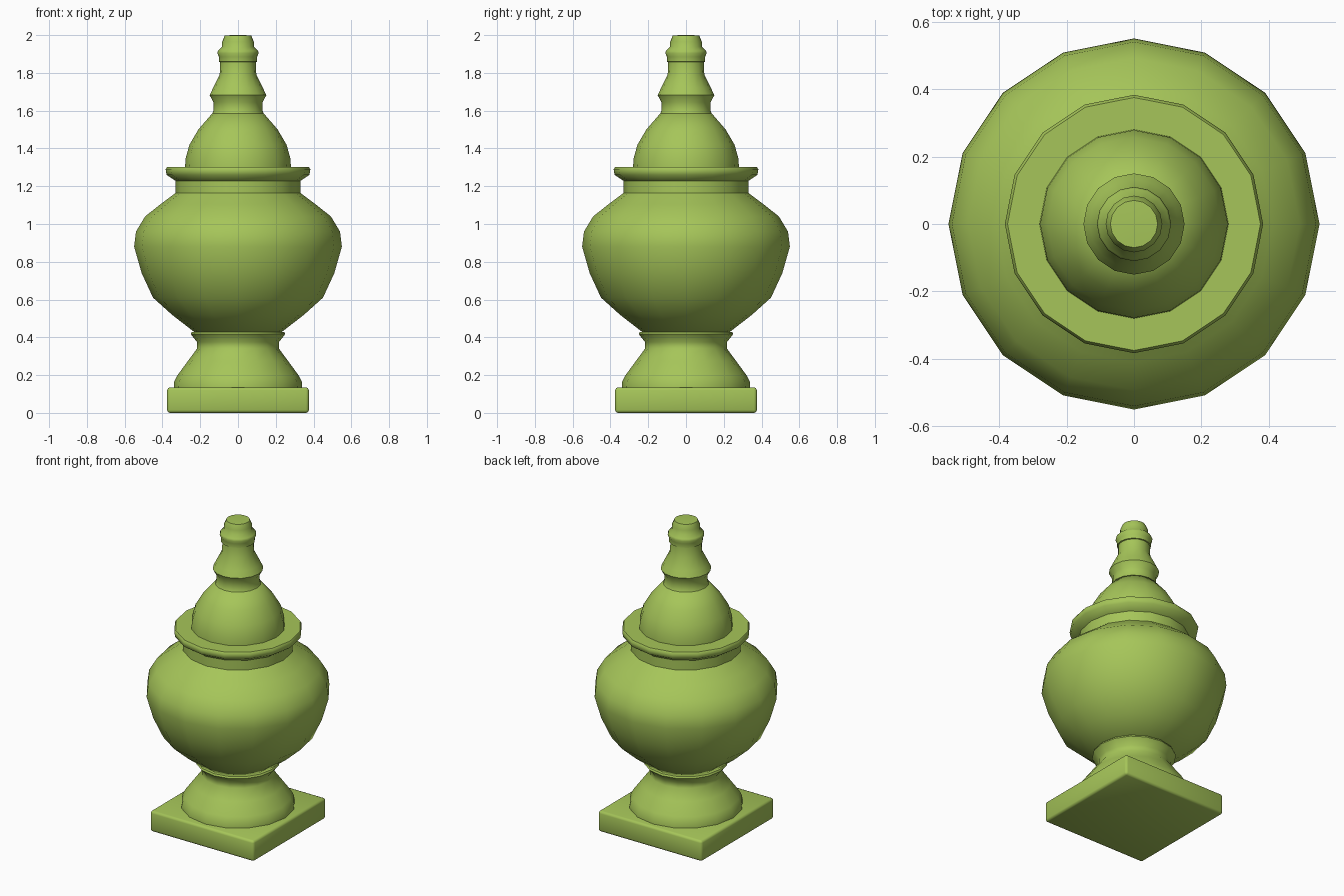
import bpy, bmesh
from math import cos, sin, pi, radians

if "Cube" in bpy.data.objects:
    bpy.data.objects.remove(bpy.data.objects["Cube"])

SIDES = 16
green = bpy.data.materials.new("green_glaze")
green.diffuse_color = (0.38, 0.56, 0.10, 1)
green.use_nodes = True
green.node_tree.nodes["Principled BSDF"].inputs["Base Color"].default_value = green.diffuse_color


def finish(name, bm, angle):
    bmesh.ops.recalc_face_normals(bm, faces=bm.faces)
    mesh = bpy.data.meshes.new(name)
    bm.to_mesh(mesh)
    bm.free()
    obj = bpy.data.objects.new(name, mesh)
    bpy.context.collection.objects.link(obj)
    mesh.materials.append(green)
    bpy.ops.object.select_all(action='DESELECT')
    obj.select_set(True)
    bpy.context.view_layer.objects.active = obj
    bpy.ops.object.shade_smooth_by_angle(angle=radians(angle))
    return obj


def lathe(name, profile):
    """Revolve (radius, height) points around z and cap both ends."""
    bm = bmesh.new()
    rings = [[bm.verts.new((r * cos(2 * pi * i / SIDES), r * sin(2 * pi * i / SIDES), z))
              for i in range(SIDES)] for r, z in profile]
    for a, b in zip(rings, rings[1:]):
        for i in range(SIDES):
            j = (i + 1) % SIDES
            bm.faces.new((a[i], a[j], b[j], b[i]))
    bm.faces.new(rings[0][::-1])
    bm.faces.new(rings[-1])
    return finish(name, bm, 50)


# Square plinth with softened edges
bm = bmesh.new()
bmesh.ops.create_cube(bm, size=1)
for v in bm.verts:
    v.co.x *= 0.75
    v.co.y *= 0.75
    v.co.z = (v.co.z + 0.5) * 0.135
bmesh.ops.bevel(bm, geom=bm.edges[:], offset=0.015, segments=2, profile=0.5, affect='EDGES')
finish("plinth", bm, 50)

# Flared foot with a thin collar
lathe("foot", [(0.34, 0.134), (0.338, 0.165), (0.32, 0.2), (0.265, 0.275),
               (0.217, 0.34), (0.217, 0.375), (0.25, 0.417), (0.245, 0.428)])

# Bulbous body, neck and rim
lathe("body", [(0.23, 0.427), (0.35, 0.52), (0.45, 0.61), (0.51, 0.74), (0.55, 0.88),
               (0.54, 0.96), (0.492, 1.04), (0.41, 1.105), (0.33, 1.165),
               (0.33, 1.228), (0.378, 1.26), (0.383, 1.29), (0.375, 1.302)])

# Domed lid
lathe("lid", [(0.28, 1.30), (0.278, 1.345), (0.257, 1.42), (0.21, 1.50), (0.137, 1.585)])

# Turned finial
lathe("finial", [(0.137, 1.584), (0.13, 1.60), (0.13, 1.645), (0.15, 1.682),
                 (0.132, 1.72), (0.097, 1.79), (0.094, 1.857), (0.101, 1.859),
                 (0.101, 1.885), (0.11, 1.905), (0.105, 1.918), (0.084, 1.938),
                 (0.084, 1.965), (0.07, 1.998), (0.03, 2.0)])
